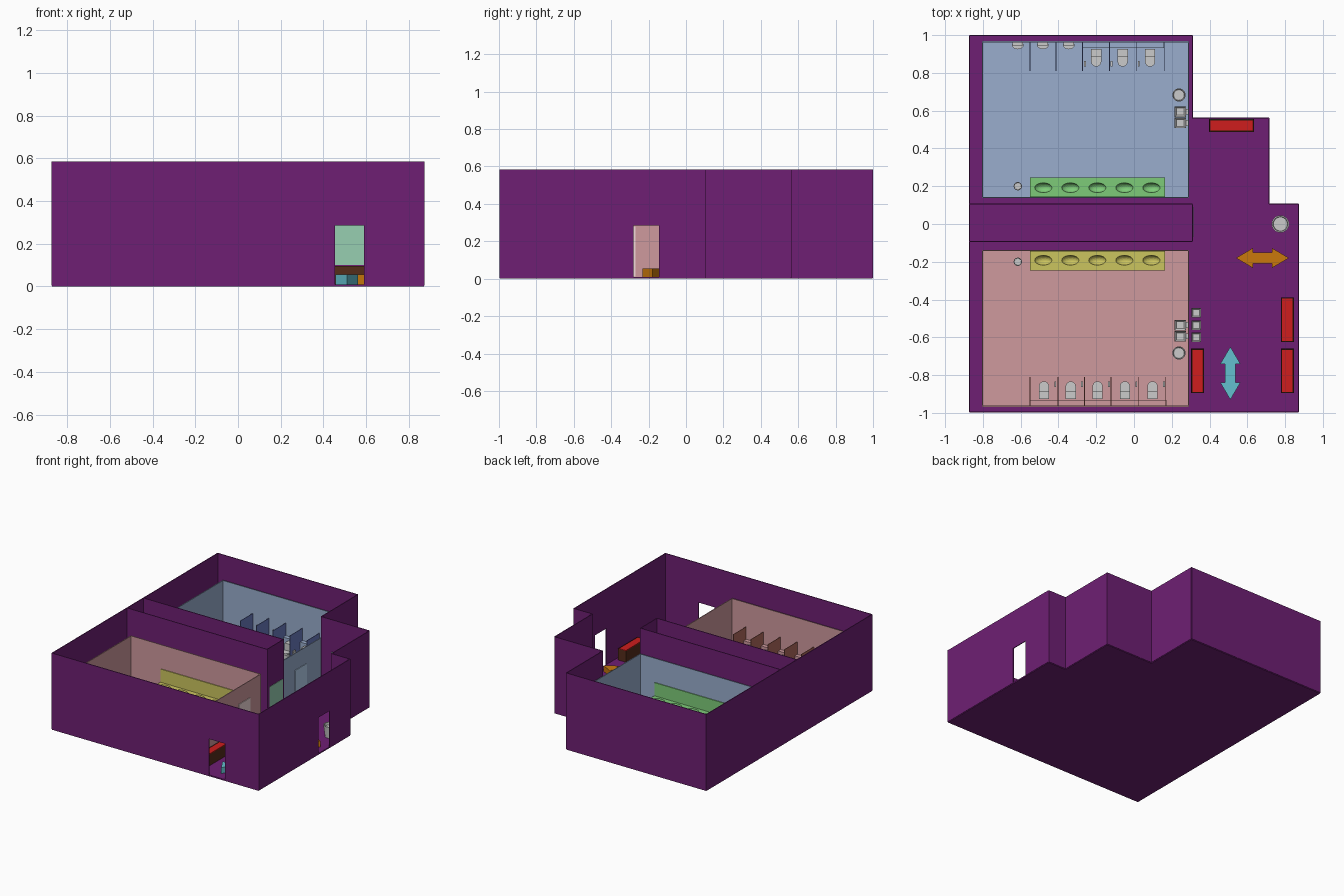
import bpy, bmesh
from math import cos, sin, pi
from mathutils import Matrix, Vector

if "Cube" in bpy.data.objects:
    bpy.data.objects.remove(bpy.data.objects["Cube"])


def material(name, r, g, b):
    m = bpy.data.materials.new(name)
    m.diffuse_color = [(c / 255) ** 2.2 for c in (r, g, b)] + [1]
    m.use_nodes = True
    m.node_tree.nodes["Principled BSDF"].inputs["Base Color"].default_value = m.diffuse_color
    return m


PURPLE = material("purple", 110, 36, 115)
PINK = material("pink", 205, 152, 156)
BLUE = material("blue", 152, 172, 204)
ROSE = material("partition_rose", 175, 105, 92)
NAVY = material("partition_blue", 105, 122, 190)
YELLOW = material("yellow", 202, 195, 95)
GREEN = material("green", 125, 202, 120)
MINT = material("mint", 150, 205, 176)
RED = material("red", 205, 35, 35)
BROWN = material("brown", 85, 48, 32)
ORANGE = material("orange", 200, 120, 20)
CYAN = material("cyan", 100, 190, 205)
SKY = material("pale_blue", 180, 210, 240)
BLUSH = material("pale_pink", 240, 215, 215)


def finish(bm, name, mat=None, smooth=False):
    bmesh.ops.recalc_face_normals(bm, faces=bm.faces)
    me = bpy.data.meshes.new(name)
    bm.to_mesh(me)
    bm.free()
    ob = bpy.data.objects.new(name, me)
    bpy.context.collection.objects.link(ob)
    if mat:
        me.materials.append(mat)
    if smooth:
        bpy.ops.object.select_all(action='DESELECT')
        ob.select_set(True)
        bpy.context.view_layer.objects.active = ob
        bpy.ops.object.shade_smooth_by_angle()
    return ob


def add_box(bm, x0, x1, y0, y1, z0, z1):
    m = Matrix.Translation(((x0 + x1) / 2, (y0 + y1) / 2, (z0 + z1) / 2))
    m = m @ Matrix.Diagonal((abs(x1 - x0), abs(y1 - y0), abs(z1 - z0), 1))
    return bmesh.ops.create_cube(bm, size=1, matrix=m)["verts"]


def box(name, x0, x1, y0, y1, z0, z1, mat=None, inset=0, depth=0):
    bm = bmesh.new()
    add_box(bm, x0, x1, y0, y1, z0, z1)
    if inset:
        bm.normal_update()
        top = max(bm.faces, key=lambda f: f.calc_center_median().z)
        bmesh.ops.inset_region(bm, faces=[top], thickness=inset)
        for v in top.verts:
            v.co.z -= depth
    return finish(bm, name, mat)


def prism(name, pts, z0, z1, mat=None, smooth=False):
    bm = bmesh.new()
    f = bm.faces.new([bm.verts.new((x, y, z0)) for x, y in pts])
    ext = bmesh.ops.extrude_face_region(bm, geom=[f])["geom"]
    bmesh.ops.translate(bm, vec=(0, 0, z1 - z0),
                        verts=[g for g in ext if isinstance(g, bmesh.types.BMVert)])
    return finish(bm, name, mat, smooth)


def walls(name, pts, z0, z1, mat, doors={}, t=0.006):
    """Thin walls along a path; doors maps a segment index to (start, end, top)."""
    bm = bmesh.new()
    for i in range(len(pts) - 1):
        (ax, ay), (bx, by) = pts[i], pts[i + 1]
        along_x = ay == by
        a, b = sorted((ax, bx) if along_x else (ay, by))
        spans = [(a, b, z0)]
        if i in doors:
            d0, d1, top = doors[i]
            spans = [(a, d0, z0), (d0, d1, top), (d1, b, z0)]
        for s, e, low in spans:
            if along_x:
                add_box(bm, s, e, ay - t / 2, ay + t / 2, low, z1)
            else:
                add_box(bm, ax - t / 2, ax + t / 2, s, e, low, z1)
    return finish(bm, name, mat)


def bin_can(name, x, y, r, h):
    # tapered can with a recessed top
    bm = bmesh.new()
    rings = [(r * .75, .01), (r, h), (r * .85, h), (r * .8, h - .02)]
    loops = [[bm.verts.new((x + q * cos(k * pi / 12), y + q * sin(k * pi / 12), z))
              for k in range(24)] for q, z in rings]
    for lo, hi in zip(loops, loops[1:]):
        for k in range(24):
            bm.faces.new((lo[k], lo[k - 1], hi[k - 1], hi[k]))
    bm.faces.new(loops[0])
    bm.faces.new(loops[-1])
    finish(bm, name, None, True)


# Building shell
outline = [(-.87, -.995), (.87, -.995), (.87, .105), (.715, .105),
           (.715, .56), (.31, .56), (.31, .998), (-.87, .998)]
prism("floor_slab", outline, 0, .01, PURPLE)
walls("outer_walls", outline + outline[:1], .005, .585, PURPLE,
      {0: (.455, .59, .285), 1: (-.28, -.145, .285)})
walls("service_corridor_walls", [(-.87, -.093), (.31, -.093), (.31, .105), (-.87, .105)],
      .01, .585, PURPLE)
box("corridor_door", .312, .316, -.07, .09, .01, .29, MINT)
box("hall_panel", .40, .63, .552, .558, .10, .34, MINT)


def toilet(x, wall, d):
    w = .027
    bowl = [(x + w * cos(k * pi / 10), wall + d * (.105 + w * sin(k * pi / 10))) for k in range(11)]
    bowl += [(x - w, wall + d * .08), (x + w, wall + d * .08)]
    prism("toilet_seat", bowl, .05, .062, None, True)
    foot = [(x + (u - x) * .65, wall + d * .09 + (v - wall - d * .09) * .75) for u, v in bowl]
    prism("toilet_foot", foot, .012, .05, None, True)
    box("toilet_tank", x - w, x + w, wall + d * .038, wall + d * .08, .04, .115)


def ellipsoids(bm, xs, y, z, rx, ry, rz):
    for x in xs:
        m = Matrix.Translation((x, y, z)) @ Matrix.Diagonal((rx, ry, rz, 1))
        bmesh.ops.create_uvsphere(bm, u_segments=24, v_segments=12, radius=1, matrix=m)


def room(tag, s, mat, part_mat, counter_mat, door_mat, toilets, partitions, holder_side):
    y = lambda v: s * v
    # floor and enclosing walls
    box(tag + "_room_floor", -.805, .29, y(.14), y(.965), .01, .016, mat)
    walls(tag + "_room_walls", [(-.803, y(.14)), (.288, y(.14)), (.288, y(.965)),
                                (-.803, y(.965)), (-.803, y(.14))], .01, .408, mat)
    box(tag + "_room_door", .291, .295, y(.27), y(.41), .012, .28, door_mat)
    # washbasin counter with sunken bowls, and the panel over it
    counter = box(tag + "_counter", -.55, .163, y(.145), y(.245), .085, .125, counter_mat)
    bm = bmesh.new()
    ellipsoids(bm, [-.48 + .143 * i for i in range(5)], y(.192), .127, .046, .026, .03)
    cut = finish(bm, tag + "_bowl_cutter")
    cut.hide_render = True
    cut.hide_viewport = True
    mod = counter.modifiers.new("bowls", 'BOOLEAN')
    mod.operation = 'DIFFERENCE'
    mod.object = cut
    box(tag + "_counter_panel", -.55, .163, y(.143), y(.149), .125, .225, counter_mat)
    # stalls
    for x in toilets:
        toilet(x, y(.965), -s)
    for x in partitions:
        box(tag + "_partition", x - .002, x + .002, y(.81), y(.962), .03, .225, part_mat)
    first, last = toilets[0] - .073, toilets[-1] + .073
    box(tag + "_stall_ledge", first, last, y(.932), y(.962), .012, .13, mat)
    for x in toilets:
        hx = x + holder_side * .06
        box("paper_holder", hx - .005, hx + .005, y(.835), y(.862), .075, .10)
    # bin, wall units and the small round stand
    bin_can(tag + "_bin", .238, y(.683), .035, .095)
    for v in (.535, .595):
        box("wall_unit", .215, .275, y(v) - .028, y(v) + .028, .12, .175, None, .014, .015)
        box("wall_unit_bracket", .275, .286, y(v) - .015, y(v) + .015, .13, .165)
    bin_can("round_stand", -.615, y(.2), .022, .07)


room("pink", -1, PINK, ROSE, YELLOW, BLUSH, [-.477, -.335, -.193, -.048, .098],
     [-.55, -.403, -.262, -.122, .022, .168], 1)
room("blue", 1, BLUE, NAVY, GREEN, SKY, [-.2, -.06, .085],
     [-.55, -.413, -.273, -.13, .012, .163], -1)

# Urinals on the back wall
for x in (-.615, -.482, -.345):
    box("urinal_back", x - .028, x + .028, .945, .962, .05, .15)
    pts = [(x + .032 * cos(k * pi / 8), .95 - .025 * sin(k * pi / 8)) for k in range(9)]
    prism("urinal_bowl", pts, .05, .085, None, True)


def bench(x0, x1, y0, y1):
    box("bench_frame", x0, x1, y0, y1, .01, .095, BROWN, .006, .006)
    box("bench_cushion", x0 + .006, x1 - .006, y0 + .006, y1 - .006, .085, .096, RED)


# Hall benches
for b in ((.303, .37, -.895, -.66), (.777, .846, -.895, -.66),
          (.777, .846, -.625, -.388), (.397, .635, .488, .555)):
    bench(*b)

# Drinking fountains on the hall side of the pink room
for v in (-.47, -.535, -.6):
    box("fountain", .304, .354, v - .025, v + .025, .08, .13, None, .011, .02)

bin_can("hall_bin", .775, 0, .046, .10)


def arrow(name, cx, cy, half, vertical, mat):
    prof = [(half, 0), (half - .09, .053), (half - .09, .028)]
    pts = prof + [(-u, v) for u, v in reversed(prof)]
    pts += [(-u, -v) for u, v in prof[1:]] + [(u, -v) for u, v in reversed(prof[1:])]
    pts = [(cx + v, cy + u) if vertical else (cx + u, cy + v) for u, v in pts]
    prism(name, pts, .01, .055, mat)


# Double-headed floor arrows
arrow("orange_arrow", .68, -.18, .14, False, ORANGE)
arrow("cyan_arrow", .51, -.79, .14, True, CYAN)
